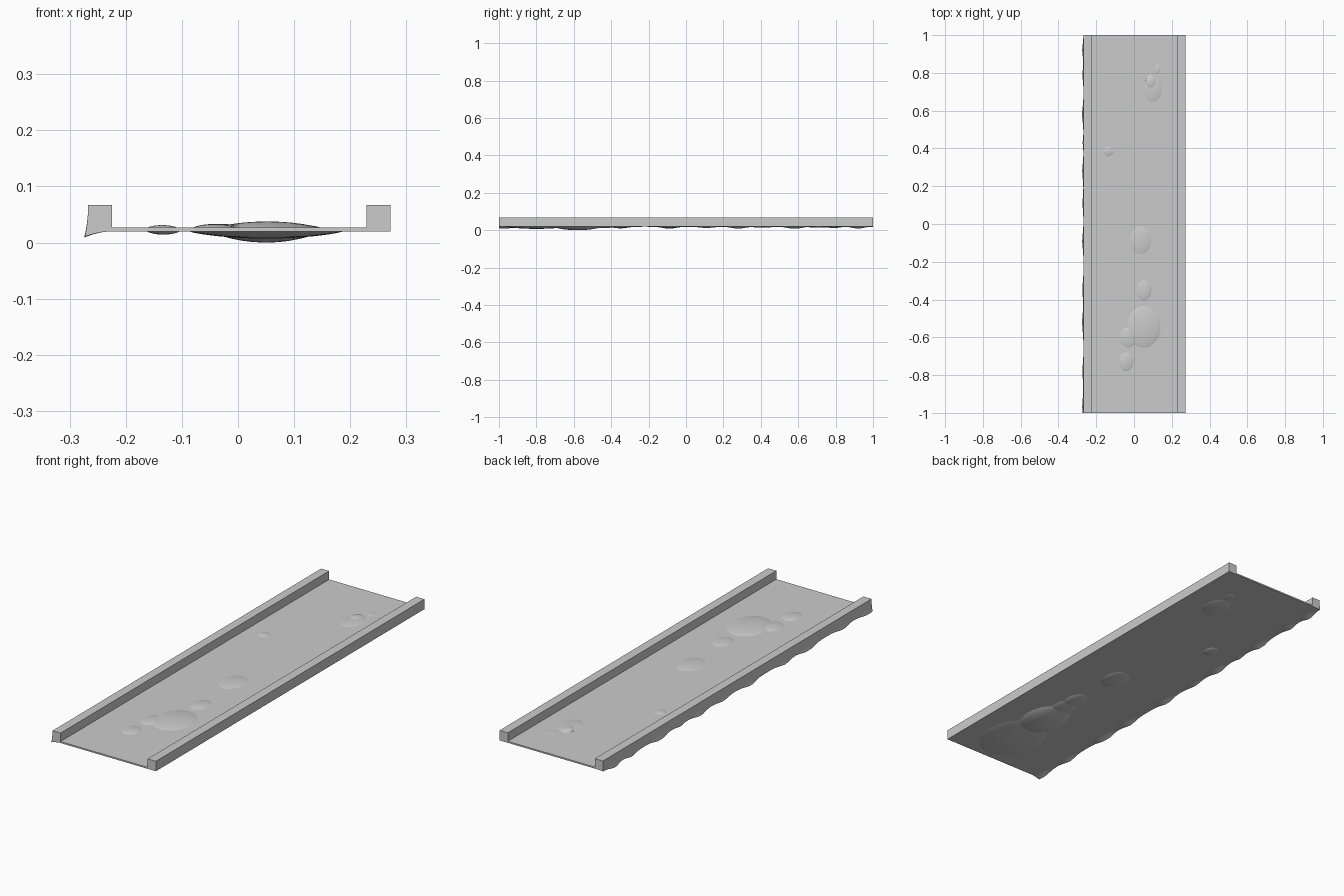
import bpy, bmesh, math

if "Cube" in bpy.data.objects:
    bpy.data.objects.remove(bpy.data.objects["Cube"])

FLOOR, TOP, RAIL = 0.020, 0.027, 0.067


def finish(name, bm, smooth=False):
    bmesh.ops.recalc_face_normals(bm, faces=bm.faces)
    me = bpy.data.meshes.new(name)
    bm.to_mesh(me)
    bm.free()
    ob = bpy.data.objects.new(name, me)
    bpy.context.collection.objects.link(ob)
    if smooth:
        bpy.ops.object.select_all(action='DESELECT')
        ob.select_set(True)
        bpy.context.view_layer.objects.active = ob
        bpy.ops.object.shade_smooth_by_angle(angle=math.radians(35))
    return ob


def loft(name, sections, smooth=False):
    """Closed solid swept through matching cross-sections."""
    bm = bmesh.new()
    rings = [[bm.verts.new(p) for p in s] for s in sections]
    n = len(rings[0])
    for a, b in zip(rings, rings[1:]):
        for i in range(n):
            j = (i + 1) % n
            bm.faces.new((a[i], a[j], b[j], b[i]))
    bm.faces.new(rings[0])
    bm.faces.new(rings[-1])
    return finish(name, bm, smooth)


def bar(name, x0, x1, z0, z1):
    prof = [(x0, z0), (x1, z0), (x1, z1), (x0, z1)]
    return loft(name, [[(x, y, z) for x, z in prof] for y in (-1, 1)])


# flat deck and plain right rail
bar("deck", -0.227, 0.230, FLOOR, TOP)
bar("right_rail", 0.229, 0.272, FLOOR, RAIL)

# left rail with irregular drips along its lower outer edge: (y, amount, width)
DRIPS = [(-0.97, 0.9, 0.06), (-0.78, 0.8, 0.05), (-0.52, 1.0, 0.06), (-0.35, 0.8, 0.05),
         (-0.09, 0.9, 0.05), (0.11, 0.6, 0.05), (0.28, 0.9, 0.05), (0.43, 0.5, 0.03),
         (0.58, 1.0, 0.05), (0.79, 0.7, 0.04), (0.92, 0.9, 0.04)]


def rail_section(y):
    d = min(1, 0.15 + sum(a * math.exp(-((y - c) / w) ** 2) for c, a, w in DRIPS))
    pts = [(-0.225, RAIL), (-0.267, RAIL)]
    for i in range(1, 7):            # outer wall flares downwards
        t = i / 6
        pts.append((-0.267 - 0.007 * d * t ** 2, RAIL + (FLOOR - 0.011 * d - RAIL) * t))
    for i in range(1, 7):            # underside rises back to the deck
        t = i / 6
        pts.append((-0.267 - 0.007 * d + (0.042 + 0.007 * d) * t,
                    FLOOR - 0.011 * d * (1 - t) ** 1.8))
    return [(x, y, z) for x, z in pts]


loft("left_rail", [rail_section(-1 + i / 80) for i in range(161)], True)


def puddle(name, x, y, rx, ry, h, side):
    """Shallow liquid dome on top (side=1) or underneath (side=-1)."""
    base = TOP if side > 0 else FLOOR
    bm = bmesh.new()
    tip = bm.verts.new((x, y, base + side * h))
    n, prev = 40, None
    for k in range(1, 11):
        r = k / 10
        z = base + side * (h * (1 - r * r) ** 0.85 - (0.0005 if k == 10 else 0))
        ring = [bm.verts.new((x + rx * r * math.cos(2 * math.pi * i / n),
                              y + ry * r * math.sin(2 * math.pi * i / n), z)) for i in range(n)]
        for i in range(n):
            j = (i + 1) % n
            if prev:
                bm.faces.new((prev[i], prev[j], ring[j], ring[i]))
            else:
                bm.faces.new((tip, ring[i], ring[j]))
        prev = ring
    bm.faces.new(prev)
    finish(name, bm, True)


# puddles on the deck
for i, p in enumerate([(0.052, -0.545, 0.09, 0.112, 0.0105), (-0.03, -0.60, 0.045, 0.055, 0.006),
                       (-0.042, -0.73, 0.038, 0.05, 0.006), (0.053, -0.352, 0.04, 0.055, 0.006),
                       (0.035, -0.085, 0.056, 0.075, 0.006), (-0.135, 0.385, 0.026, 0.025, 0.004),
                       (0.10, 0.715, 0.047, 0.068, 0.005), (0.09, 0.75, 0.03, 0.04, 0.008),
                       (0.125, 0.82, 0.015, 0.025, 0.002)]):
    puddle("top_puddle_%d" % i, *p, 1)

# puddles hanging underneath
for i, p in enumerate([(0.05, -0.80, 0.14, 0.175, 0.013), (0.05, -0.58, 0.098, 0.14, 0.020),
                       (0.053, -0.36, 0.043, 0.075, 0.008), (0.05, -0.45, 0.055, 0.09, 0.009),
                       (0.035, -0.09, 0.058, 0.078, 0.008), (-0.133, 0.385, 0.03, 0.04, 0.006),
                       (0.105, 0.71, 0.058, 0.075, 0.007), (0.12, 0.82, 0.02, 0.03, 0.003)]):
    puddle("under_puddle_%d" % i, *p, -1)
